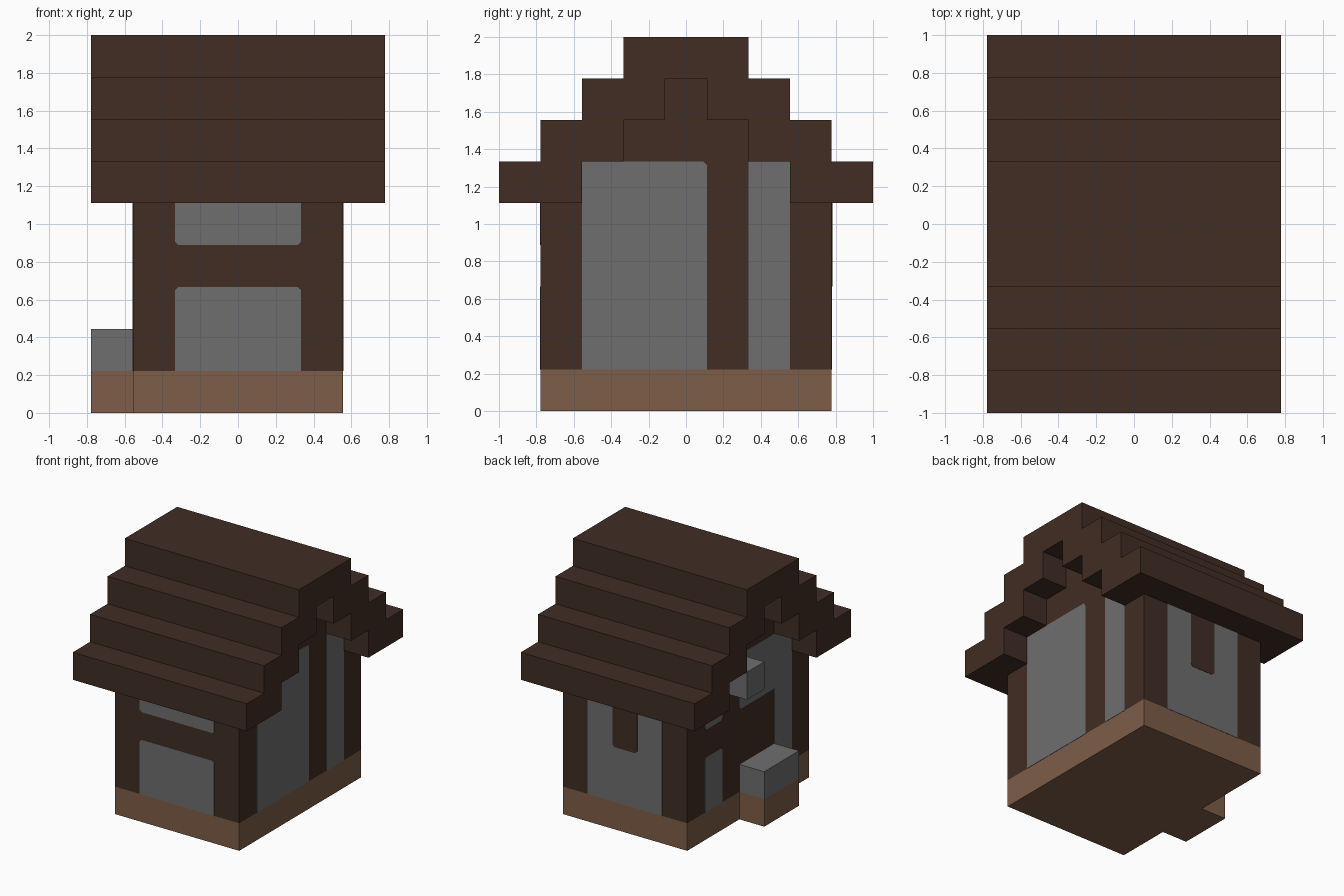
import bpy
import bmesh
from mathutils import Vector

U = 2 / 9  # one building block

cube = bpy.data.objects.get("Cube")
if cube:
    bpy.data.objects.remove(cube, do_unlink=True)


def material(name, rgb):
    mat = bpy.data.materials.new(name)
    mat.use_nodes = True
    colour = (*rgb, 1)
    mat.diffuse_color = colour
    mat.node_tree.nodes["Principled BSDF"].inputs["Base Color"].default_value = colour
    return mat


WOOD = material("dark wood", (0.052, 0.026, 0.017))
PLASTER = material("grey plaster", (0.157, 0.157, 0.157))
TAN = material("tan planks", (0.206, 0.109, 0.063))


def prism(name, outline, offset, mat):
    """Extrude a closed outline along offset; all sizes in blocks."""
    bm = bmesh.new()
    face = bm.faces.new([bm.verts.new(Vector(p) * U) for p in outline])
    grown = bmesh.ops.extrude_face_region(bm, geom=[face])["geom"]
    moved = [g for g in grown if isinstance(g, bmesh.types.BMVert)]
    bmesh.ops.translate(bm, verts=moved, vec=Vector(offset) * U)
    bmesh.ops.recalc_face_normals(bm, faces=bm.faces)
    mesh = bpy.data.meshes.new(name)
    bm.to_mesh(mesh)
    bm.free()
    mesh.materials.append(mat)
    obj = bpy.data.objects.new(name, mesh)
    bpy.context.collection.objects.link(obj)
    return obj


def box(name, x, y, z, mat):
    outline = [(x[0], y[0], z[0]), (x[1], y[0], z[0]),
               (x[1], y[1], z[0]), (x[0], y[1], z[0])]
    return prism(name, outline, (0, 0, z[1] - z[0]), mat)


def stairs(widths, z):
    """Points climbing inward, one block per step, on the +y side."""
    points = []
    for w in widths:
        points += [(w, z), (w, z + 1)]
        z += 1
    return points


def gable(name, half, half_x, mat):
    """Mirror a half outline in y and extrude it along x."""
    loop = half + [(-y, z) for y, z in reversed(half)]
    return prism(name, [(-half_x, y, z) for y, z in loop], (2 * half_x, 0, 0), mat)


def panel(name, side, a, z, mat=PLASTER, clip=(), thick=0.012):
    """Thin wall plate; clip lists corners to cut: bl, br, tr, tl."""
    c = 0.08
    (a0, a1), (z0, z1) = a, z
    corners = {"bl": [(a0, z0 + c), (a0 + c, z0)], "br": [(a1 - c, z0), (a1, z0 + c)],
               "tr": [(a1, z1 - c), (a1 - c, z1)], "tl": [(a0 + c, z1), (a0, z1 - c)]}
    plain = {"bl": (a0, z0), "br": (a1, z0), "tr": (a1, z1), "tl": (a0, z1)}
    flat = []
    for key in plain:
        flat += corners[key] if key in clip else [plain[key]]
    if side in ("front", "back"):
        s = -1 if side == "front" else 1
        return prism(name, [(p, s * 3.5, q) for p, q in flat], (0, s * thick, 0), mat)
    s = -1 if side == "x_minus" else 1
    return prism(name, [(s * 2.5, p, q) for p, q in flat], (s * thick, 0, 0), mat)


# Base, timber walls with stepped gables, stepped roof
box("base", (-2.5, 2.5), (-3.5, 3.5), (0, 1), TAN)
inner = stairs((2.5, 1.5, 0.5), 5)
gable("walls", [(3.5, 1), (3.5, 5)] + inner, 2.5, WOOD)
gable("roof", list(reversed(stairs((4.5, 3.5, 2.5, 1.5), 5)))[:] + inner, 3.5, WOOD)

# Doorstep and wall block on the -x side
box("step_base", (-3.5, -2.5), (-1.5, 0.5), (0, 1), TAN)
box("step_top", (-3.5, -2.5), (-1.5, 0.5), (1, 2), PLASTER)
box("wall_block", (-3.5, -2.5), (0.5, 1.5), (5, 6), PLASTER)

# Front and back plaster
panel("front_lower_panel", "front", (-1.5, 1.5), (1, 3), clip=("tl", "tr"))
panel("front_upper_panel", "front", (-1.5, 1.5), (4, 5), clip=("bl", "br"))
panel("back_panel", "back", (-1.5, 1.5), (1, 5))
panel("back_post", "back", (-0.5, 0.5), (3, 5), WOOD, ("bl", "br"), 0.024)

# Plaster on the +x side
panel("wide_panel", "x_plus", (-2.5, 0.5), (1, 6), clip=("tr",))
panel("narrow_panel", "x_plus", (1.5, 2.5), (1, 6))

# Plaster on the -x side, around the doorway
panel("door_side_panel", "x_minus", (-2.5, -1.5), (1, 6))
panel("over_door_panel", "x_minus", (-1.5, 0.5), (4, 6), clip=("br",))
panel("rear_lower_panel", "x_minus", (1.5, 2.5), (1, 3), clip=("tl", "tr"))
panel("rear_upper_panel", "x_minus", (1.5, 2.5), (4, 6), clip=("bl", "br"))
